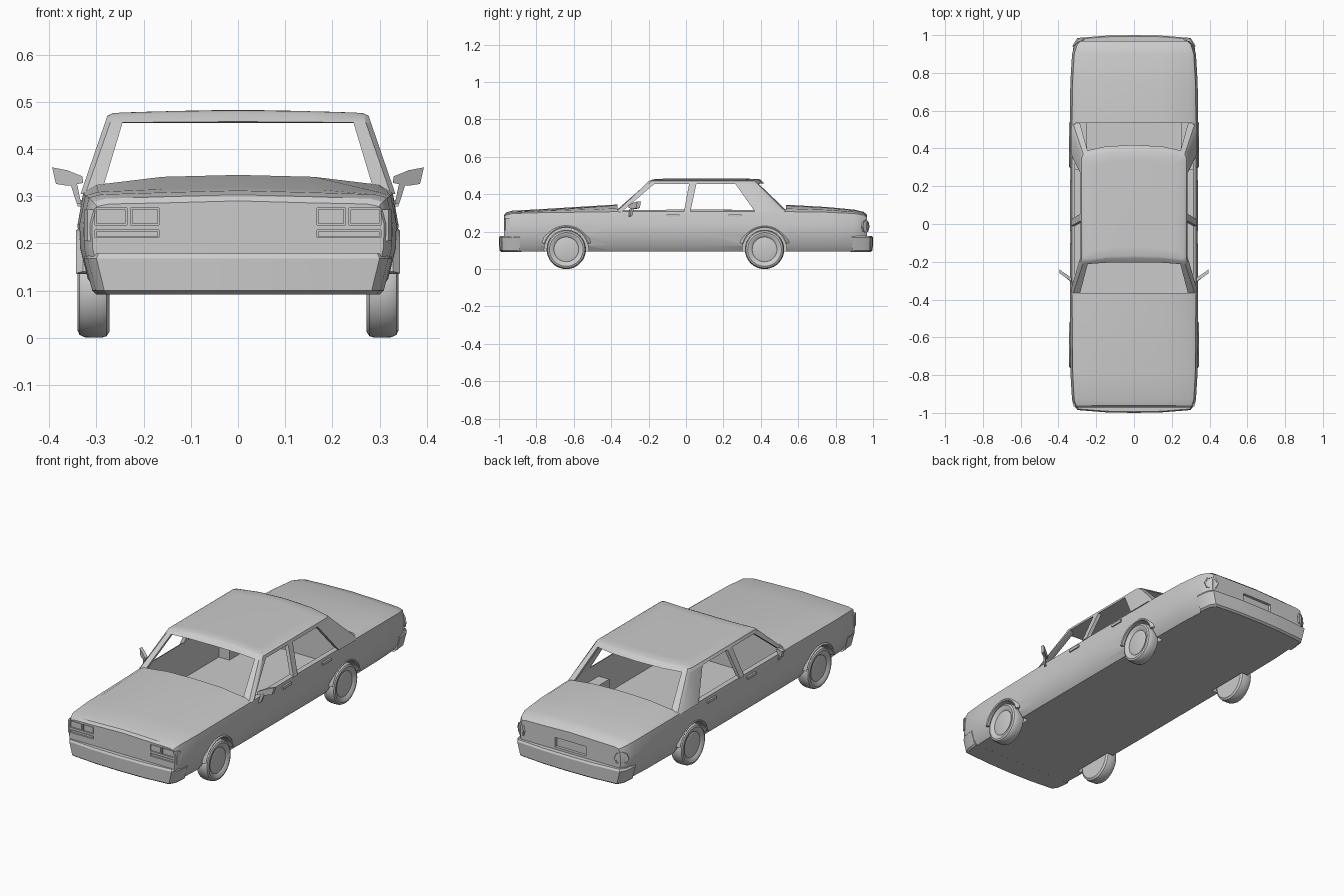
import bpy, bmesh, math

if "Cube" in bpy.data.objects:
    bpy.data.objects.remove(bpy.data.objects["Cube"])

paint = bpy.data.materials.new("light grey")
paint.diffuse_color = (0.6, 0.6, 0.6, 1)
paint.use_nodes = True
paint.node_tree.nodes["Principled BSDF"].inputs["Base Color"].default_value = paint.diffuse_color


def loft(name, rings, wrap=False):
    """Skin a list of closed rings; cap the ends unless wrapped round."""
    bm = bmesh.new()
    vs = [[bm.verts.new(p) for p in r] for r in rings]
    n, m = len(rings), len(rings[0])
    for i in range(n if wrap else n - 1):
        a, b = vs[i], vs[(i + 1) % n]
        for j in range(m):
            k = (j + 1) % m
            bm.faces.new((a[j], a[k], b[k], b[j]))
    if not wrap:
        bm.faces.new(vs[0][::-1])
        bm.faces.new(vs[-1])
    bmesh.ops.remove_doubles(bm, verts=bm.verts, dist=1e-5)
    bmesh.ops.recalc_face_normals(bm, faces=bm.faces)
    me = bpy.data.meshes.new(name)
    bm.to_mesh(me)
    bm.free()
    me.materials.append(paint)
    ob = bpy.data.objects.new(name, me)
    bpy.context.collection.objects.link(ob)
    return ob


def prism(name, poly, axis, a, b):
    """Extrude a 2D outline along an axis from a to b."""
    put = {"y": lambda p, t: (p[0], t, p[1]), "z": lambda p, t: (p[0], p[1], t)}[axis]
    return loft(name, [[put(p, t) for p in poly] for t in (a, b)])


def box(name, x, y, z):
    return prism(name, [(x[0], y[0]), (x[1], y[0]), (x[1], y[1]), (x[0], y[1])], "z", *z)


def lathe(name, prof, cy, cz, side, a0=0, a1=360, steps=48):
    """Spin a closed (radius, x) profile round an x-parallel axle."""
    full = a1 - a0 == 360
    rings = []
    for i in range(steps if full else steps + 1):
        t = math.radians(a0 + (a1 - a0) * i / steps)
        rings.append([(side * x, cy + r * math.cos(t), cz + r * math.sin(t)) for r, x in prof])
    return loft(name, rings, full)


def mirrored(half):
    """Complete a half outline that starts and ends at x = 0."""
    return half + [(-p[0],) + tuple(p[1:]) for p in half[-2:0:-1]]


def cut(ob, cutter):
    cutter.hide_render = True
    mod = ob.modifiers.new("cut", "BOOLEAN")
    mod.operation, mod.solver, mod.object = "DIFFERENCE", "EXACT", cutter
    bpy.context.view_layer.objects.active = ob
    bpy.ops.object.modifier_apply(modifier=mod.name)
    bpy.data.objects.remove(cutter)


WHEELS = (-0.64, 0.42)

# lower body: cross-sections along the length (y, half width, edge z, centre z)
stations = [(-.972, .310, .278, .290), (-.962, .318, .288, .303), (-.93, .328, .297, .312),
            (-.8, .336, .301, .319), (-.37, .34, .307, .345), (.1, .34, .308, .345),
            (.55, .34, .307, .343), (.75, .337, .304, .332), (.9, .328, .297, .318),
            (.95, .312, .288, .306), (.968, .294, .278, .290)]
rings = []
for y, w, ze, zc in stations:
    k = w / .34
    half = [(0, .095), (.30, .095), (.322, .125), (.338, .19), (.34, .24), (.328, ze),
            (.30, ze + .45 * (zc - ze)), (.16, zc - .004), (0, zc)]
    rings.append([(x, y, z) for x, z in mirrored([(x * k, z) for x, z in half])])
body = loft("body", rings)

# hollow cabin, narrower between the rear wheels
cut(body, box("cabin_cutter", (-.312, .312), (-.365, .285), (.128, .5)))
cut(body, box("rear_cabin_cutter", (-.25, .25), (.28, .535), (.128, .5)))
cut(body, box("shelf_cutter", (-.312, .312), (.27, .535), (.245, .5)))

# wheel arches
for y in WHEELS:
    for s in (-1, 1):
        cut(body, lathe("arch_cutter", [(0, .262), (.118, .262), (.118, .5), (0, .5)], y, .105, s))

# lamp recesses and number plate recess
lamps = [((.167, .228), (.239, .275)), ((.235, .303), (.239, .275)), ((.167, .303), (.212, .228))]
for s in (-1, 1):
    for (x0, x1), (z0, z1) in lamps:
        xs = sorted((s * x0, s * x1))
        cut(body, box("lamp_cutter", xs, (-1.1, -.962), (z0, z1)))
        box("front_lamp", (xs[0] + .003, xs[1] - .003), (-.970, -.961), (z0 + .003, z1 - .003))
cut(body, box("plate_cutter", (-.09, .09), (.953, 1.1), (.19, .24)))

# greenhouse outlines at the belt and at the eaves, centre front to centre rear
BELT = [(0, -.43), (.17, -.41), (.322, -.368), (.332, -.345), (.332, .50), (.322, .53), (.17, .58), (0, .60)]
EAVE = [(0, -.18), (.15, -.184), (.266, -.198), (.277, -.185), (.277, .35), (.268, .368), (.15, .393), (0, .40)]


def mix(a, b, t):
    return tuple(p + (q - p) * t for p, q in zip(a, b))


def skin(u, z):
    """Point on the sloping greenhouse skin; u counts along the outline."""
    i = min(int(u), 6)
    t = (z - .31) / .16
    return mix(mix(BELT[i], EAVE[i], t), mix(BELT[i + 1], EAVE[i + 1], t), u - i)


# roof slab with a gentle crown
def roof_ring(z, inset, crown):
    half = []
    for i in range(8):
        x, y = skin(i, min(z, .47))
        y -= math.copysign(inset, y)
        half.append((max(x - inset, 0), y, z + crown * (1 - (x / .285) ** 2)))
    return mirrored(half)


loft("roof", [roof_ring(.455, 0, .003), roof_ring(.470, 0, .007),
              roof_ring(.476, .012, .006), roof_ring(.478, .06, .005)])

# pillars: (side edge y low and high, outline positions, inward y step)
LOW, HIGH = .305, .458
for s in (-1, 1):
    for name, ya, yb, us, dy in (("front_pillar", -.345, -.166, (3, 2, 1.78), .026),
                                 ("rear_pillar", .37, .262, (4, 5, 5.22), -.026)):
        sect = []
        for z, y in ((LOW, ya), (HIGH, yb)):
            side, corner, inner = [skin(u, z) for u in us]
            pts = [(side[0], y), side, corner, inner, (inner[0], inner[1] + dy),
                   (corner[0] - .012, corner[1] + dy), (side[0] - .02, corner[1] + dy * 1.6),
                   (side[0] - .02, y)]
            if us[0] == 3:      # front pillar is too slim for the inner corner
                pts = pts[:5] + [(side[0] - .02, y)]
            sect.append([(s * px, py, z) for px, py in pts])
        loft(name, sect)
    sect = []
    for z, y0, y1 in ((LOW, -.011, .023), (HIGH, .017, .056)):
        x = skin(3, z)[0]
        sect.append([(s * px, py, z) for px, py in ((x, y0), (x, y1), (x - .02, y1), (x - .02, y0))])
    loft("middle_pillar", sect)

# bumpers
outline = [(-.327, -.89), (-.319, -.955), (-.300, -.985), (-.15, -.997), (0, -1),
           (.15, -.997), (.300, -.985), (.319, -.955), (.327, -.89)]
for name, s in (("front_bumper", 1), ("rear_bumper", -1)):
    loft(name, [[(x * f, s * (y + d), z) for x, y in outline]
                for z, f, d in ((.092, .92, .012), (.100, .945, .002), (.168, 1, 0), (.178, .985, .006))])

# wheels and arch lips
tyre = [(0, .330), (.058, .332), (.066, .329), (.074, .336), (.090, .340), (.099, .336),
        (.104, .326), (.105, .310), (.105, .290), (.102, .279), (.092, .272), (0, .272)]
lip = [(.116, .30), (.116, .340), (.122, .343), (.136, .329), (.136, .30)]
for y in WHEELS:
    for s in (-1, 1):
        lathe("wheel", tyre, y, .105, s)
        lathe("arch_lip", lip, y, .105, s, 15, 165, 24)

for s in (-1, 1):
    # door mirrors, swept back towards the tip
    head = prism("mirror_head", [(s * x, z) for x, z in
                 ((.328, .328), (.330, .342), (.362, .355), (.394, .361), (.386, .326), (.36, .322))],
                 "y", -.306, -.286)
    stem = prism("mirror_stem", [(s * x, z) for x, z in
                 ((.332, .282), (.342, .285), (.356, .328), (.342, .330))], "y", -.308, -.296)
    for part in (head, stem):
        for v in part.data.vertices:
            v.co.y += (abs(v.co.x) - .33) * .7

    # door handles
    for y0 in (-.105, .228):
        box("door_handle", sorted((s * .328, s * .340)), (y0, y0 + .07), (.278, .292))

    # wrap-round corner lamps
    p = [(s * .306, -.968), (s * .319, -.966), (s * .326, -.945), (s * .312, -.945)]
    prism("corner_lamp", p, "z", .205, .272)

    # eight-sided tail lamps set across the rear corners
    tail = lathe("tail_lamp", [(0, 0), (.036, 0), (.036, .008), (.029, .008), (.029, .005), (0, .005)],
                 0, 0, 1, steps=8)
    tail.rotation_euler = (0, 0, math.radians(90 - s * 31))
    tail.location = (s * .292, .956, .228)

# smooth shading with sharp creases
bpy.ops.object.select_all(action="DESELECT")
for ob in bpy.context.scene.objects:
    ob.select_set(True)
    bpy.context.view_layer.objects.active = ob
bpy.ops.object.shade_smooth_by_angle(angle=math.radians(30))
